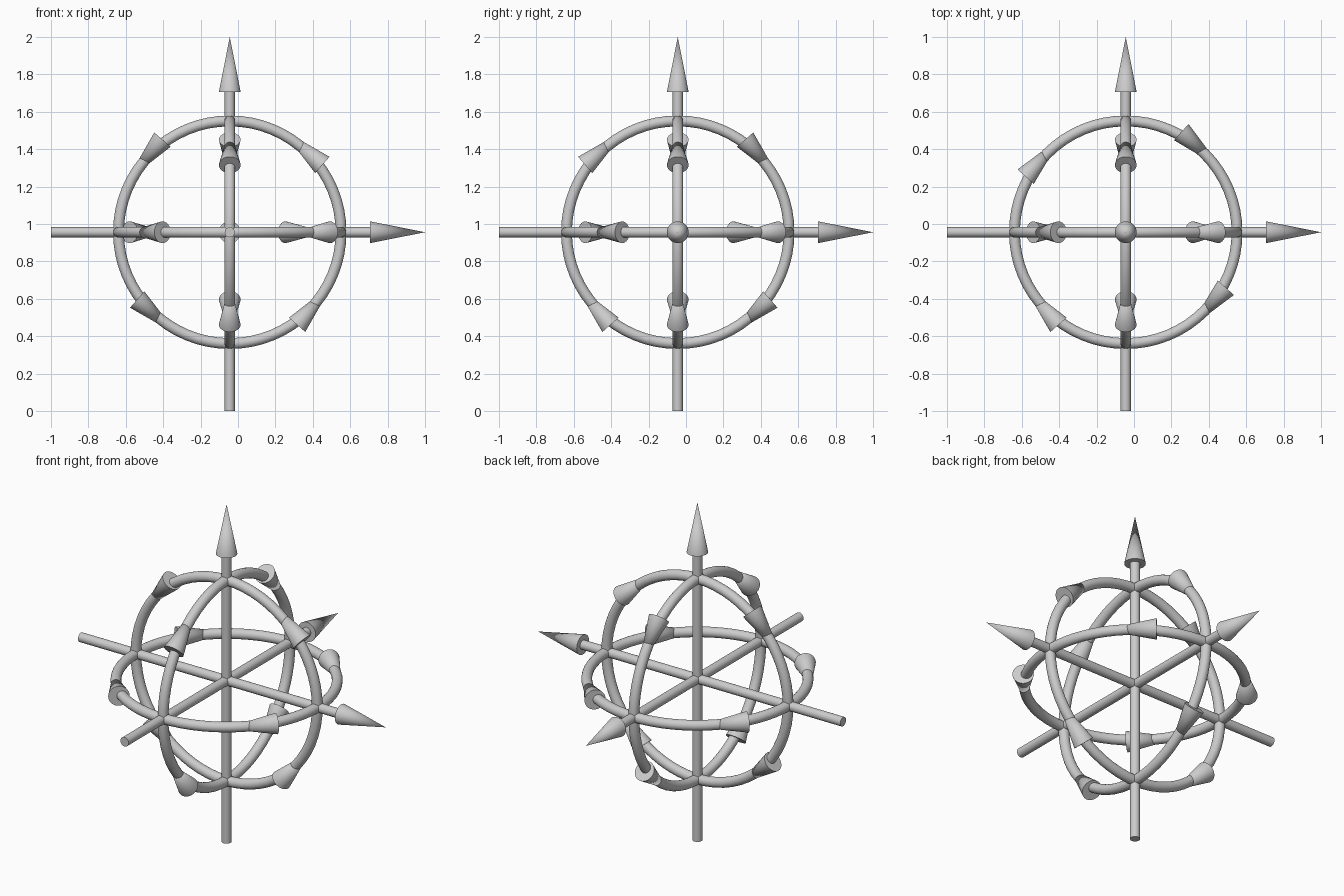
import bpy
from math import radians, sin, cos
from mathutils import Vector

if "Cube" in bpy.data.objects:
    bpy.data.objects.remove(bpy.data.objects["Cube"])

C = Vector((-0.044, -0.044, 0.956))      # common centre of axes and rings
X, Y, Z = Vector((1, 0, 0)), Vector((0, 1, 0)), Vector((0, 0, 1))
RING_R, TUBE_R = 0.595, 0.029
ROD_R, HEAD_R, HEAD_L = 0.027, 0.058, 0.293


def finish(name):
    bpy.context.object.name = name
    bpy.ops.object.shade_smooth_by_angle(angle=radians(40))


def cone(name, base, direction):
    d = direction.normalized()
    bpy.ops.mesh.primitive_cone_add(
        vertices=32, radius1=HEAD_R, radius2=0, depth=HEAD_L,
        location=base + d * HEAD_L / 2, rotation=d.to_track_quat('Z', 'Y').to_euler())
    finish(name)


def rod(name, start, end):
    d = end - start
    bpy.ops.mesh.primitive_cylinder_add(
        vertices=32, radius=ROD_R, depth=d.length,
        location=(start + end) / 2, rotation=d.to_track_quat('Z', 'Y').to_euler())
    finish(name)


# Three straight axes with arrowheads
for label, d in (("x", X), ("y", Y), ("z", Z)):
    start = C - d * 0.956
    tip = C + d * 1.044
    rod(label + "_axis_rod", start, tip - d * (HEAD_L - 0.01))
    cone(label + "_axis_head", tip - d * HEAD_L, d)

# Three rings, each with four arrowheads: plane axes, turning sense, base angles
rings = (
    ("front_ring", X, Z, 1, (36, 126, 216, 306)),
    ("side_ring", Y, Z, -1, (54, 144, 234, 324)),
    ("level_ring", X, Y, -1, (61, 151, 234, 331)),
)
for name, u, v, sense, angles in rings:
    normal = u.cross(v)
    bpy.ops.mesh.primitive_torus_add(
        major_radius=RING_R, minor_radius=TUBE_R, major_segments=64, minor_segments=20,
        location=C, rotation=normal.to_track_quat('Z', 'Y').to_euler())
    finish(name)
    for i, a in enumerate(angles):
        base_a = radians(a)
        axis_a = radians(a + sense * 13)
        base = C + (u * cos(base_a) + v * sin(base_a)) * 0.612
        cone(f"{name}_head_{i + 1}", base, (v * cos(axis_a) - u * sin(axis_a)) * sense)
